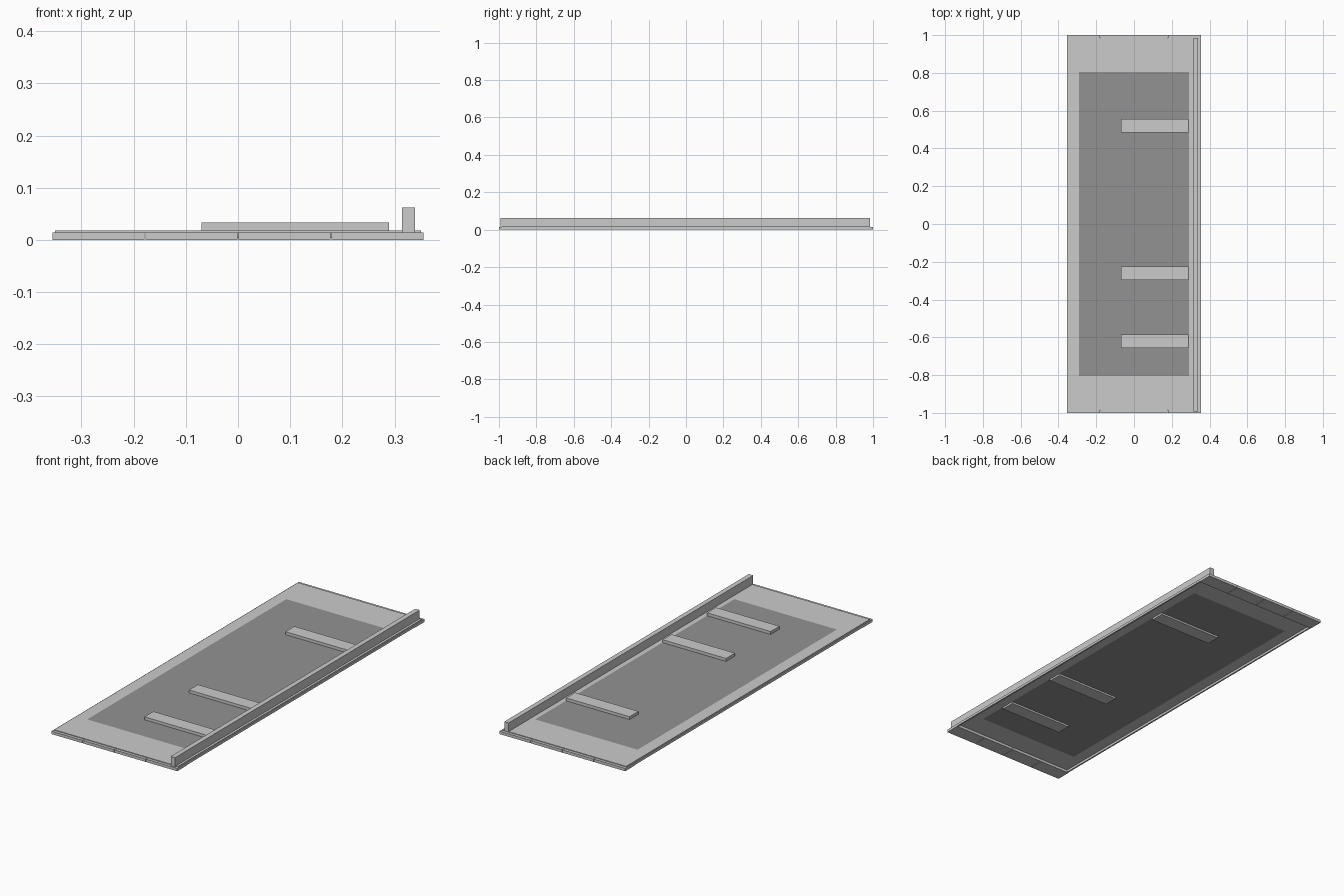
import bpy, bmesh
from mathutils import Vector

if "Cube" in bpy.data.objects:
    bpy.data.objects.remove(bpy.data.objects["Cube"])

dark = bpy.data.materials.new("dark_panel")
dark.diffuse_color = (0.29, 0.29, 0.29, 1)
dark.use_nodes = True
dark.node_tree.nodes["Principled BSDF"].inputs["Base Color"].default_value = dark.diffuse_color


def finish(bm, name, mat=None):
    bmesh.ops.recalc_face_normals(bm, faces=bm.faces)
    me = bpy.data.meshes.new(name)
    bm.to_mesh(me)
    bm.free()
    ob = bpy.data.objects.new(name, me)
    bpy.context.collection.objects.link(ob)
    if mat:
        me.materials.append(mat)
    return ob


def box_bm(x, y, z):
    bm = bmesh.new()
    bmesh.ops.create_cube(bm, size=1)
    for v in bm.verts:
        v.co = Vector([(r[0] + r[1]) / 2 + c * (r[1] - r[0])
                       for r, c in zip((x, y, z), v.co)])
    return bm


def box(name, x, y, z, mat=None):
    return finish(box_bm(x, y, z), name, mat)


W, L, T = 0.356, 1.0, 0.018
PX, PY = 0.29, 0.805
Z0 = 0.0135

# top frame: thin slab with the middle opening cut out
bm = box_bm((-0.351, 0.351), (-0.985, 0.985), (Z0, T))
for axis, d in ((0, PX), (1, PY)):
    for s in (-1, 1):
        co = Vector((0, 0, 0))
        co[axis] = s * d
        no = Vector((0, 0, 0))
        no[axis] = 1
        bmesh.ops.bisect_plane(bm, geom=bm.verts[:] + bm.edges[:] + bm.faces[:],
                               plane_co=co, plane_no=no)
inner = [f for f in bm.faces
         if abs(f.calc_center_median().x) < PX and abs(f.calc_center_median().y) < PY]
bmesh.ops.delete(bm, geom=inner, context='FACES')
finish(bm, "top_frame")

# dark centre panel, flush with the frame
box("centre_panel", (-PX, PX), (-PY, PY), (Z0, T), dark)

# three cross slats passing through the panel
for i, y in enumerate((0.52, -0.26, -0.62)):
    box(f"slat_{i}", (-0.07, PX - 0.001), (y - 0.036, y + 0.036), (0.004, 0.033))

for s in (-1, 1):
    side = "right" if s > 0 else "left"
    # side skirts along the long edges
    box(f"{side}_skirt", sorted((s * W, s * (W - 0.008))), (-0.925, 0.925), (0.002, 0.0145))
    # end blocks, split into four tiles by narrow seams
    end = "back" if s > 0 else "front"
    for k in range(4):
        x0 = -W + k * W / 2
        g0 = 0.0 if k == 0 else 0.001
        g1 = 0.0 if k == 3 else 0.001
        box(f"{end}_end_tile_{k}", (x0 + g0, x0 + W / 2 - g1),
            sorted((s * L, s * 0.925)), (0, 0.0145))

# raised rail along the right edge
box("rail", (0.314, 0.339), (-0.992, 0.985), (0.0145, 0.062))
